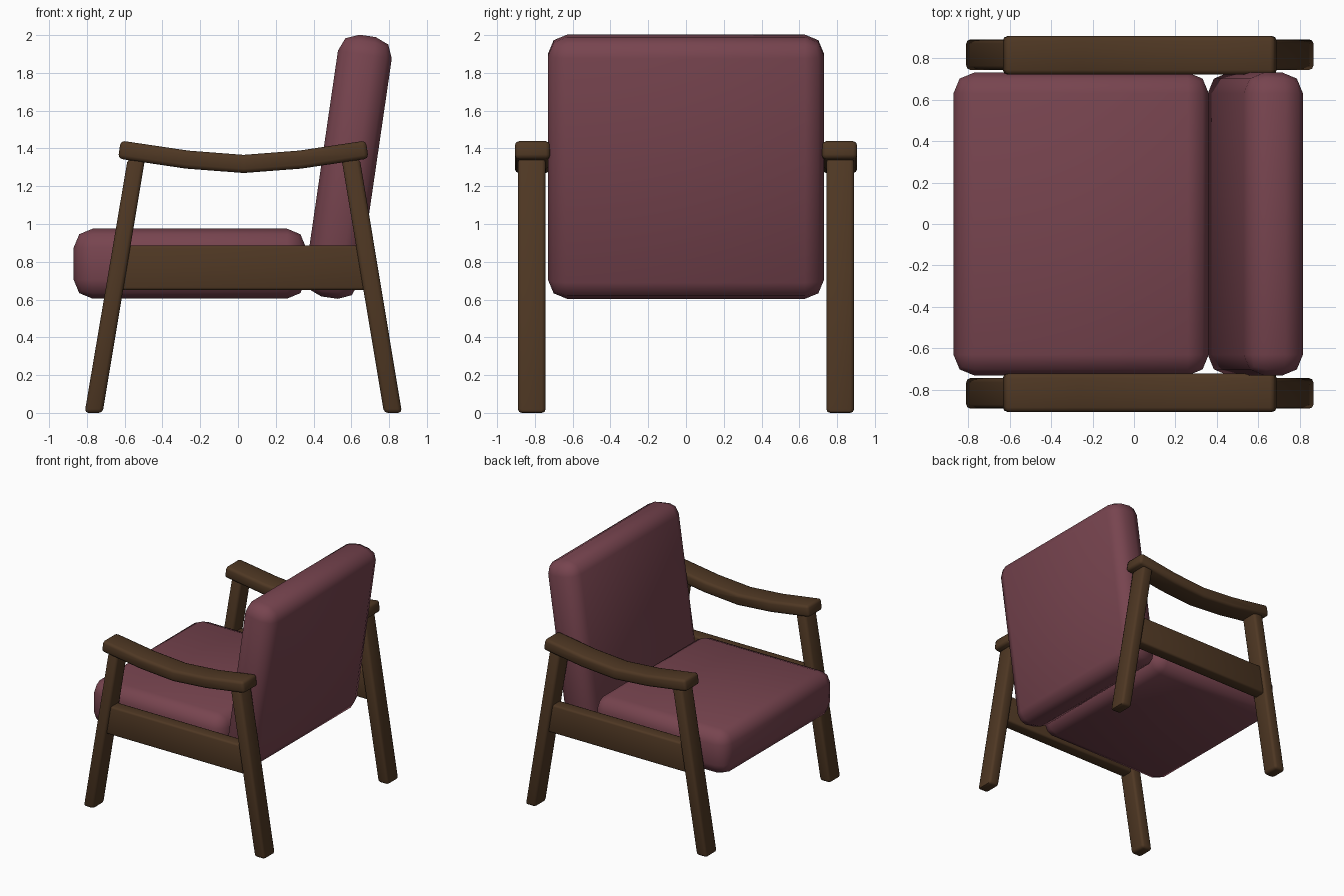
import bpy, bmesh, math
from mathutils import Matrix, Vector

if "Cube" in bpy.data.objects:
    bpy.data.objects.remove(bpy.data.objects["Cube"])


def material(name, rgb):
    m = bpy.data.materials.new(name)
    m.diffuse_color = (*rgb, 1)
    m.use_nodes = True
    m.node_tree.nodes["Principled BSDF"].inputs["Base Color"].default_value = m.diffuse_color
    return m


WOOD = material("dark wood", (0.078, 0.039, 0.017))
FABRIC = material("plum fabric", (0.185, 0.058, 0.078))


def prism(name, profile, y0, y1, bevel, segments, mat):
    """Extrude an x-z outline from y0 to y1 and round its hard edges."""
    bm = bmesh.new()
    rings = [[bm.verts.new((x, y, z)) for x, z in profile] for y in (y0, y1)]
    n = len(profile)
    bm.faces.new(rings[0])
    bm.faces.new(rings[1][::-1])
    for i in range(n):
        j = (i + 1) % n
        bm.faces.new((rings[0][i], rings[1][i], rings[1][j], rings[0][j]))
    bmesh.ops.recalc_face_normals(bm, faces=bm.faces)
    hard = [e for e in bm.edges if e.calc_face_angle() > math.radians(40)]
    bmesh.ops.bevel(bm, geom=hard, offset=bevel, segments=segments,
                    profile=0.5, affect='EDGES', clamp_overlap=True)
    me = bpy.data.meshes.new(name)
    bm.to_mesh(me)
    bm.free()
    me.materials.append(mat)
    ob = bpy.data.objects.new(name, me)
    bpy.context.collection.objects.link(ob)
    bpy.ops.object.select_all(action='DESELECT')
    bpy.context.view_layer.objects.active = ob
    ob.select_set(True)
    bpy.ops.object.shade_smooth_by_angle(angle=math.radians(50))
    return ob


def box(x0, x1, z0, z1):
    return [(x0, z0), (x1, z0), (x1, z1), (x0, z1)]


# Cushions
prism("seat_cushion", box(-0.87, 0.36, 0.605, 0.975), -0.73, 0.73, 0.1, 2, FABRIC)
back = prism("back_cushion", box(-0.144, 0.144, -0.7, 0.7), -0.73, 0.73, 0.1, 2, FABRIC)
back.data.transform(Matrix.Translation((0.585, 0, 1.303))
                    @ Matrix.Rotation(math.radians(8.3), 4, 'Y'))

# Armrest outline: offset a sagging centre line to both sides
line = [Vector(p) for p in ((-0.628, 1.394), (-0.27, 1.341), (0.03, 1.318),
                            (0.33, 1.341), (0.684, 1.394))]
top, bottom = [], []
for i, p in enumerate(line):
    d = (line[min(i + 1, 4)] - line[max(i - 1, 0)]).normalized()
    n = Vector((-d.y, d.x)) * 0.048
    top.append(p + n)
    bottom.append(p - n)
arm = [tuple(p) for p in bottom + top[::-1]]

# Wooden side frames
for side, s in (("left", 1), ("right", -1)):
    prism("armrest_" + side, arm, s * 0.72, s * 0.906, 0.022, 2, WOOD)
    prism("front_leg_" + side, [(-0.812, 0), (-0.717, 0), (-0.492, 1.345), (-0.584, 1.345)],
          s * 0.743, s * 0.89, 0.02, 2, WOOD)
    prism("rear_leg_" + side, [(0.773, 0), (0.868, 0), (0.645, 1.345), (0.548, 1.345)],
          s * 0.743, s * 0.89, 0.02, 2, WOOD)
    prism("side_rail_" + side, [(-0.655, 0.65), (0.715, 0.65), (0.675, 0.887), (-0.615, 0.887)],
          s * 0.765, s * 0.868, 0.015, 2, WOOD)
